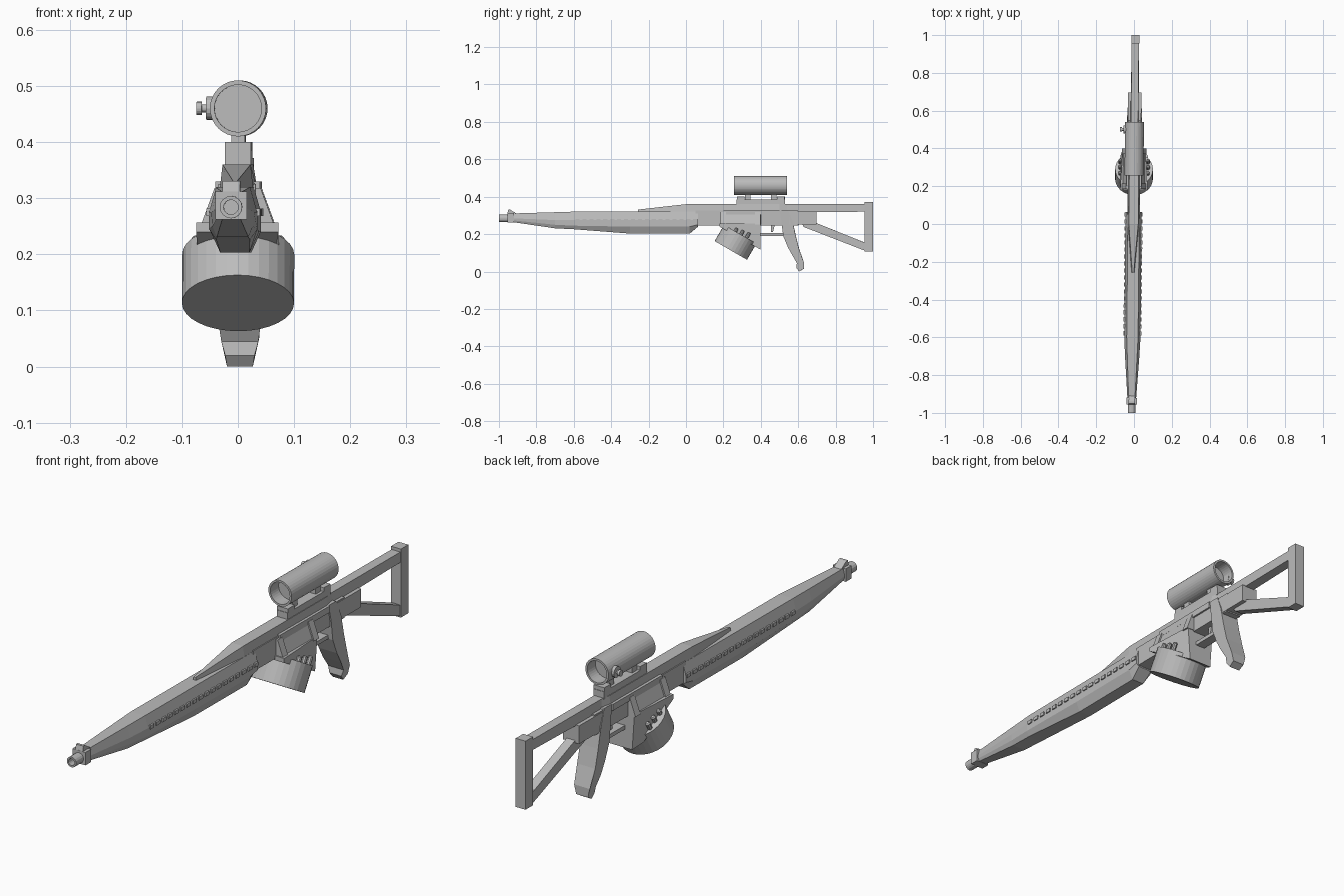
import bpy, bmesh, math
from mathutils import Vector, Matrix

if "Cube" in bpy.data.objects:
    bpy.data.objects.remove(bpy.data.objects["Cube"])

grey = bpy.data.materials.new("matte_grey")
grey.diffuse_color = (0.5, 0.5, 0.5, 1)
grey.use_nodes = True
grey.node_tree.nodes["Principled BSDF"].inputs["Base Color"].default_value = grey.diffuse_color

# The whole gun is yawed very slightly about the drum
YAW = (Matrix.Translation((0, 0.25, 0)) @ Matrix.Rotation(-0.01, 4, 'Z')
       @ Matrix.Translation((0, -0.25, 0)))


def finish(name, bm):
    bmesh.ops.recalc_face_normals(bm, faces=bm.faces)
    bm.transform(YAW)
    me = bpy.data.meshes.new(name)
    bm.to_mesh(me)
    bm.free()
    me.materials.append(grey)
    ob = bpy.data.objects.new(name, me)
    bpy.context.collection.objects.link(ob)
    return ob


def skin(name, rings):
    """Join rings of points into a closed solid."""
    bm = bmesh.new()
    vs = [[bm.verts.new(p) for p in r] for r in rings]
    n = len(vs[0])
    for a, b in zip(vs, vs[1:]):
        for i in range(n):
            j = (i + 1) % n
            bm.faces.new((a[i], a[j], b[j], b[i]))
    bm.faces.new(vs[0])
    bm.faces.new(vs[-1])
    return finish(name, bm)


def loft(name, secs):
    """Sections (y, right-half outline of (x, z)), mirrored over x."""
    return skin(name, [[(x, y, z) for x, z in h] + [(-x, y, z) for x, z in reversed(h)]
                       for y, h in secs])


def prism(name, prof, hw):
    """Side profile of (y, z[, half width]) extruded across x."""
    w = [p[2] if len(p) > 2 else hw for p in prof]
    return skin(name, [[(s * k, p[0], p[1]) for p, k in zip(prof, w)] for s in (-1, 1)])


def box(name, x0, x1, y0, y1, z0, z1):
    return skin(name, [[(x, y0, z0), (x, y1, z0), (x, y1, z1), (x, y0, z1)] for x in (x0, x1)])


def lathe(name, origin, axis, prof, n=32):
    """Profile of (distance along axis, radius) spun round the axis."""
    m = Matrix.Translation(origin) @ Vector(axis).to_track_quat('Z', 'Y').to_matrix().to_4x4()
    ang = [2 * math.pi * i / n for i in range(n)]
    return skin(name, [[m @ Vector((r * math.cos(a), r * math.sin(a), d)) for a in ang]
                       for d, r in prof])


# Barrel shroud with lower forend
loft("barrel_shroud", [
    (-0.94, [(.016, .31), (.022, .285), (.020, .275), (.015, .266)]),
    (-0.70, [(.026, .317), (.038, .275), (.036, .25), (.028, .231)]),
    (-0.60, [(.030, .32), (.043, .275), (.043, .245), (.030, .226)]),
    (-0.30, [(.030, .32), (.043, .275), (.043, .240), (.026, .203)]),
    (0.02, [(.030, .32), (.043, .275), (.043, .240), (.026, .203)]),
    (0.064, [(.030, .32), (.043, .275), (.043, .250), (.030, .240)])])
for i in range(18):
    y = -0.59 + i * 0.037
    for s in (-1, 1):
        box("shroud_louver", s * .034, s * .0475, y, y + 0.022, .268, .282)

# Muzzle, collar and front sight
lathe("muzzle", (0, -1, .284), (0, 1, 0), [(.05, .013), (0, .013), (0, .02), (.1, .02)], 16)
box("muzzle_collar", -.028, .028, -.955, -.92, .262, .312)
prism("front_sight", [(-.955, .31), (-.95, .331), (-.94, .331), (-.905, .308)], .016)

# Top rail with pointed nose, and receiver
loft("top_rail", [
    (-0.257, [(.004, .331), (.008, .315)]),
    (0.0, [(.025, .36), (.030, .315)]),
    (0.50, [(.025, .36), (.032, .315)]),
    (0.54, [(.019, .36), (.022, .315)]),
    (0.96, [(.019, .36), (.019, .32)])])
box("receiver", -.033, .033, .05, .60, .245, .325)
box("receiver_rear", -.035, .035, .55, .697, .25, .32)
box("receiver_ledge", -.040, .040, .20, .50, .305, .33)

# Magazine well: flared skirt, end ribs and housing
for name, y0, y1, d in (("well_skirt", .21, .39, 0), ("well_rib", .185, .215, .006),
                        ("well_rib", .37, .40, .006)):
    loft(name, [(y, [(.035 + d, .318), (.06 + d, .25)]) for y in (y0, y1)])
prism("magazine_housing", [(.18, .257), (.398, .257, .06), (.398, .118, .05), (.36, .14), (.18, .24)], .073)

# Drum magazine, tilted 30 degrees, with pegs on the housing
up = (0, .5, .866)
lathe("drum_magazine", (0, .24, .113), up, [(0, .1), (.1, .1)], 32)
for i in range(3):
    for s in (-1, 1):
        lathe("housing_peg", (s * .074, .25 + i * .033, .19 - i * .012), up,
              [(0, .005), (.004, .009), (.044, .009), (.048, .005)], 8)

# Trigger guard, trigger and grip
box("trigger_guard", -.02, .02, .39, .53, .19, .205)
prism("trigger", [(.455, .25), (.475, .25), (.465, .21), (.455, .21)], .006)
prism("grip", [(.50, .33, .035), (.545, .33, .035), (.57, .27), (.587, .19), (.605, .12),
               (.63, .05, .034), (.63, .015, .025), (.605, 0, .023), (.59, .02, .026),
               (.593, .045, .033), (.57, .085), (.545, .13), (.52, .19), (.51, .27)], .039)

# Skeleton stock
prism("stock_strut", [(.62, .255), (.69, .262), (.96, .153), (.96, .11), (.63, .238)], .018)
box("butt_plate", -.021, .021, .955, 1.0, .107, .372)

# Scope mount
box("mount_base", -.023, .023, .27, .53, .355, .385)
for y in (.272, .488):
    box("mount_block", -.023, .023, y, y + .04, .36, .40)
for y in (.315, .455):
    box("mount_post", -.012, .012, y, y + .03, .38, .42)

# Scope tube with recessed lenses, and side knob
lathe("scope", (0, .257, .46), (0, 1, 0),
      [(.05, .042), (0, .042), (0, .05), (.283, .05), (.283, .042), (.233, .042)], 32)
lathe("scope_knob", (-.04, .50, .46), (-1, 0, 0),
      [(0, .021), (.019, .021), (.019, .007), (.027, .007), (.027, .012), (.036, .012)], 16)
